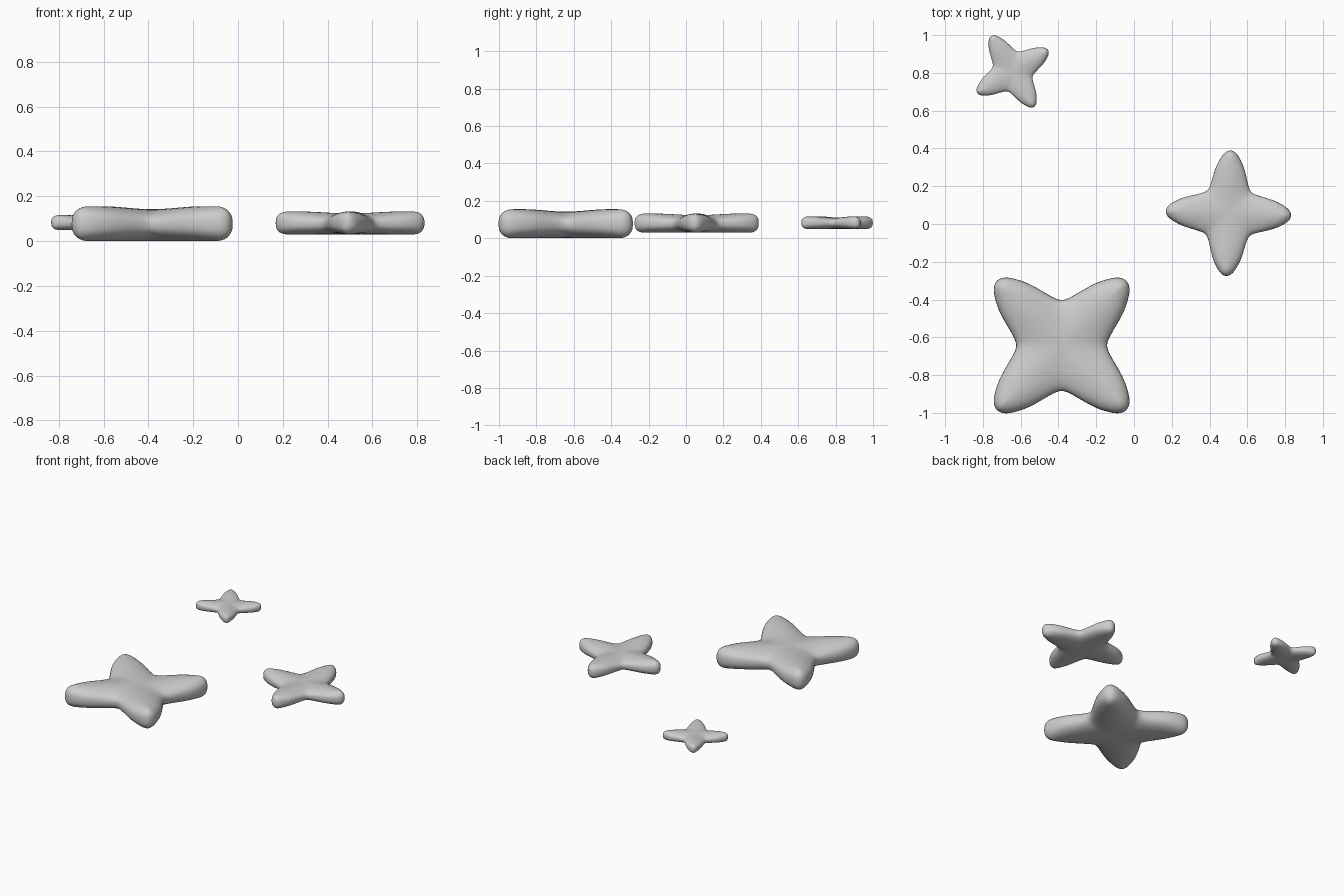
import bpy, bmesh, math
from mathutils import Vector, Matrix

if "Cube" in bpy.data.objects:
    bpy.data.objects.remove(bpy.data.objects["Cube"])

# Half outline of one arm (distance along arm, half width), notch to tip, unit radius
HALF = [(0.352, 0.352), (0.405, 0.318), (0.50, 0.288), (0.60, 0.262), (0.70, 0.233),
        (0.79, 0.198), (0.88, 0.150), (0.945, 0.104), (0.985, 0.055), (1.0, 0.0)]


def smooth_line(pts, steps):
    """Catmull-Rom through pts, mirrored at both ends (diagonal and arm axis)."""
    p = [Vector(q) for q in pts]
    p = [Vector((p[1].y, p[1].x))] + p + [Vector((p[-2].x, -p[-2].y))]
    out = []
    for i in range(1, len(p) - 2):
        a, b, c, d = p[i - 1:i + 3]
        for k in range(steps):
            t = k / steps
            out.append(0.5 * (2 * b + (c - a) * t + (2 * a - 5 * b + 4 * c - d) * t * t
                              + (3 * b - a - 3 * c + d) * t ** 3))
    return out + [p[-2]]


def puffy_star(name, center, radius, thickness, angle, rings=9, power=2.6):
    half = smooth_line(HALF, 3)
    arm = half + [Vector((q.x, -q.y)) for q in reversed(half[:-1])]
    bm = bmesh.new()
    h = thickness / 2
    for k in range(4):
        rot = Matrix.Rotation(angle + k * math.pi / 2, 3, 'Z')
        cols = []
        for q in arm:
            f = max(0.0, (q.x - 0.352) / 0.648)
            spine = Vector((0.82 * f, 0))
            # the top sags a little towards the middle
            e = min(1.0, f / 0.8)
            top = h * (0.83 + 0.17 * e * e * (3 - 2 * e))
            col = []
            for j in range(2 * rings + 1):
                phi = math.pi * j / (2 * rings)
                s = max(0.0, math.sin(phi)) ** (2 / power)
                c = math.cos(phi)
                z = abs(c) ** (2 / power) * (top if c > 0 else -h)
                if j == rings:
                    s, z = 1.0, 0.0
                elif j in (0, 2 * rings):
                    s = 0.0
                xy = spine.lerp(q, s) * radius
                col.append(bm.verts.new(rot @ Vector((xy.x, xy.y, z))))
            cols.append(col)
        for a, b in zip(cols, cols[1:]):
            for j in range(2 * rings):
                bm.faces.new((a[j], a[j + 1], b[j + 1], b[j]))
    bmesh.ops.remove_doubles(bm, verts=bm.verts, dist=radius * 0.0005)
    bmesh.ops.recalc_face_normals(bm, faces=bm.faces)
    for f in bm.faces:
        f.smooth = True
    mesh = bpy.data.meshes.new(name)
    bm.to_mesh(mesh)
    bm.free()
    obj = bpy.data.objects.new(name, mesh)
    obj.location = center
    bpy.context.collection.objects.link(obj)
    return obj


# Three stars of different size
puffy_star("large_star", (-0.383, -0.643, 0.078), 0.484, 0.155, math.radians(45))
puffy_star("medium_star", (0.50, 0.057, 0.081), 0.332, 0.102, math.radians(-2))
puffy_star("small_star", (-0.6425, 0.8075, 0.083), 0.219, 0.066, math.radians(31))
